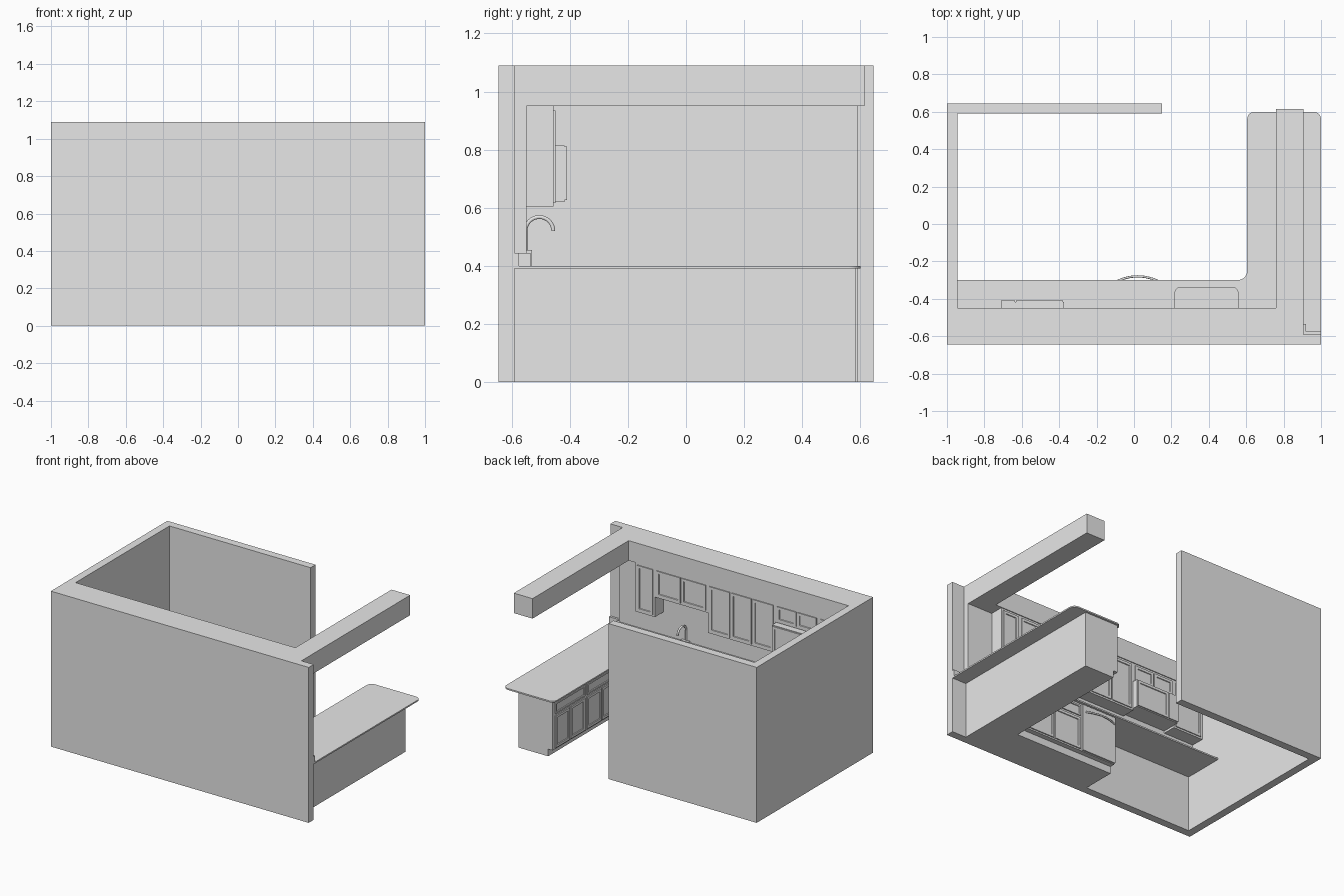
import bpy, bmesh, math
from mathutils import Vector, Matrix

old = bpy.data.objects.get("Cube")
if old:
    bpy.data.objects.remove(old, do_unlink=True)

grey = bpy.data.materials.new("plain_grey")
grey.use_nodes = True
GREY = (0.8, 0.8, 0.8, 1)
grey.diffuse_color = GREY
grey.node_tree.nodes["Principled BSDF"].inputs["Base Color"].default_value = GREY


def finish(name, bm):
    bmesh.ops.recalc_face_normals(bm, faces=bm.faces)
    mesh = bpy.data.meshes.new(name)
    bm.to_mesh(mesh)
    bm.free()
    mesh.materials.append(grey)
    obj = bpy.data.objects.new(name, mesh)
    bpy.context.collection.objects.link(obj)
    return obj


def prism(name, outline, z0, z1):
    """Upright extrusion of (x, y, corner radius) points with square corners."""
    bm = bmesh.new()
    pts = []
    for i, (x, y, r) in enumerate(outline):
        p = Vector((x, y, z0))
        if not r:
            pts.append(p)
            continue
        a = (Vector((*outline[i - 1][:2], z0)) - p).normalized()
        b = (Vector((*outline[(i + 1) % len(outline)][:2], z0)) - p).normalized()
        for k in range(9):
            t = k / 8 * math.pi / 2
            pts.append(p + r * (a + b - b * math.cos(t) - a * math.sin(t)))
    face = bm.faces.new([bm.verts.new(p) for p in pts])
    ext = bmesh.ops.extrude_face_region(bm, geom=[face])["geom"]
    top = [v for v in ext if isinstance(v, bmesh.types.BMVert)]
    bmesh.ops.translate(bm, verts=top, vec=(0, 0, z1 - z0))
    return finish(name, bm)


def box(name, x0, x1, y0, y1, z0, z1):
    return prism(name, [(x0, y0, 0), (x1, y0, 0), (x1, y1, 0), (x0, y1, 0)], z0, z1)


def door(name, u0, u1, z0, z1, plane, sideways=False, frame=0.025):
    """Recessed-panel door facing +y, or -x when sideways."""
    bm = bmesh.new()
    thick = 0.008
    bmesh.ops.create_cube(bm, size=1)
    bmesh.ops.scale(bm, verts=bm.verts, vec=(u1 - u0, thick, z1 - z0))
    bmesh.ops.translate(bm, verts=bm.verts,
                        vec=((u0 + u1) / 2, plane - thick / 2, (z0 + z1) / 2))
    front = [f for f in bm.faces if f.normal.y > 0.9]
    bmesh.ops.inset_region(bm, faces=front, thickness=frame)
    bmesh.ops.inset_region(bm, faces=front, thickness=0.003, depth=-0.005)
    if sideways:
        bmesh.ops.transform(bm, verts=bm.verts, matrix=Matrix.Rotation(math.pi / 2, 4, "Z"))
    return finish(name, bm)


def tube(name, pts, radius):
    curve = bpy.data.curves.new(name, "CURVE")
    curve.dimensions = "3D"
    curve.bevel_depth = radius
    curve.bevel_resolution = 3
    curve.use_fill_caps = True
    line = curve.splines.new("POLY")
    line.points.add(len(pts) - 1)
    for point, co in zip(line.points, pts):
        point.co = (*co, 1)
    curve.materials.append(grey)
    obj = bpy.data.objects.new(name, curve)
    bpy.context.collection.objects.link(obj)
    return obj


def cut(obj, cutter):
    mod = obj.modifiers.new("opening", "BOOLEAN")
    mod.operation = "DIFFERENCE"
    mod.solver = "EXACT"
    mod.object = cutter
    bpy.context.view_layer.objects.active = obj
    bpy.ops.object.modifier_apply(modifier=mod.name)


# Walls, ceiling soffit and beam
H = 1.09
box("front_wall", -1, 1, -0.645, -0.59, 0, H)
box("side_wall", -1, -0.945, -0.59, 0.59, 0, H)
box("back_wall", -1, 0.15, 0.59, 0.645, 0, H)
box("wall_lining", -0.945, 0.905, -0.59, -0.55, 0.4, 0.95)
box("soffit", -0.945, 0.76, -0.59, -0.45, 0.95, H)
box("beam", 0.76, 0.905, -0.59, 0.615, 0.95, H)

# Countertop with rounded peninsula
counter = prism("countertop", [
    (-0.945, -0.59, 0), (1, -0.59, 0), (1, 0.6, 0.04), (0.605, 0.6, 0.04),
    (0.605, -0.3, 0.05), (-0.945, -0.3, 0)], 0.39, 0.4)

# Backsplash wrapping the end of the wall lining
prism("backsplash", [
    (-0.945, -0.55, 0), (0.905, -0.55, 0), (0.905, -0.59, 0), (1, -0.59, 0),
    (1, -0.575, 0), (0.92, -0.575, 0), (0.92, -0.535, 0), (-0.945, -0.535, 0)], 0.4, 0.445)

# Base cabinets on a recessed toe kick
def base_outline(inset):
    return [(-0.105, -0.59, 0), (0.89, -0.59, 0), (0.89, 0.585, 0),
            (0.625 + inset, 0.585, 0), (0.625 + inset, -0.32 - inset, 0),
            (-0.105, -0.32 - inset, 0)]

prism("toe_kick", base_outline(0.035), 0, 0.05)
base = prism("base_cabinets", base_outline(0), 0.05, 0.39)

# Sink sunk into the counter and the cabinet below
sink = prism("sink_cutter", [(0.22, -0.52, 0.025), (0.555, -0.52, 0.025),
                             (0.555, -0.34, 0.025), (0.22, -0.34, 0.025)], 0.27, 0.45)
cut(counter, sink)
cut(base, sink)
bpy.data.objects.remove(sink, do_unlink=True)

# Faucet with a curved spout
FX = 0.385
arc = [(FX, -0.505 - 0.048 * math.cos(t), 0.52 + 0.048 * math.sin(t))
       for t in (math.pi * k / 16 for k in range(17))]
tube("faucet", [(FX, arc[0][1], 0.4)] + arc, 0.007)
box("faucet_base", FX - 0.03, FX + 0.03, -0.56, -0.53, 0.4, 0.455)

# Base doors and drawers: front run, then peninsula
for i, (u0, u1) in enumerate([(0.175, 0.385), (0.395, 0.605)]):
    door(f"sink_door_{i}", u0, u1, 0.06, 0.285, -0.312)
    door(f"sink_drawer_front_{i}", u0, u1, 0.3, 0.375, -0.312, frame=0.015)
for i, (u0, u1) in enumerate([(0.235, 0.56), (-0.115, 0.21)]):
    mid = (u0 + u1) / 2
    door(f"peninsula_drawer_{i}", u0, u1, 0.3, 0.375, -0.617, True, 0.015)
    door(f"peninsula_door_{i}_a", u0, mid - 0.005, 0.06, 0.285, -0.617, True)
    door(f"peninsula_door_{i}_b", mid + 0.005, u1, 0.06, 0.285, -0.617, True)

# Dishwasher with bowed handle
box("dishwasher_front", -0.105, 0.16, -0.32, -0.308, 0.055, 0.385)
tube("dishwasher_handle",
     [(0.02 + 0.12 * s, -0.31 + 0.03 * (1 - s * s), 0.338)
      for s in (k / 8 - 1 for k in range(17))], 0.006)

# Upper cabinets: (left, right, bottom, door count)
uppers = [(0.56, 0.71, 0.605, 1), (0.15, 0.56, 0.745, 2), (-0.375, 0.15, 0.605, 3),
          (-0.71, -0.375, 0.82, 2), (-0.945, -0.71, 0.605, 1)]
for i, (x0, x1, z0, count) in enumerate(uppers):
    box(f"upper_cabinet_{i}", x0, x1, -0.55, -0.456, z0, 0.95)
    step = (x1 - x0 - 0.02) / count
    for k in range(count):
        u = x0 + 0.01 + k * step
        door(f"upper_door_{i}_{k}", u + 0.005, u + step - 0.005, z0 + 0.012, 0.935, -0.449)

# Microwave under the short cabinet
box("microwave", -0.71, -0.375, -0.55, -0.418, 0.62, 0.815)
door("microwave_door", -0.63, -0.38, 0.626, 0.81, -0.41)
box("microwave_controls", -0.71, -0.635, -0.418, -0.41, 0.626, 0.81)

# Smooth the round parts, keeping hard edges
bpy.ops.object.select_all(action="DESELECT")
counter.select_set(True)
base.select_set(True)
bpy.context.view_layer.objects.active = counter
bpy.ops.object.shade_smooth_by_angle()
